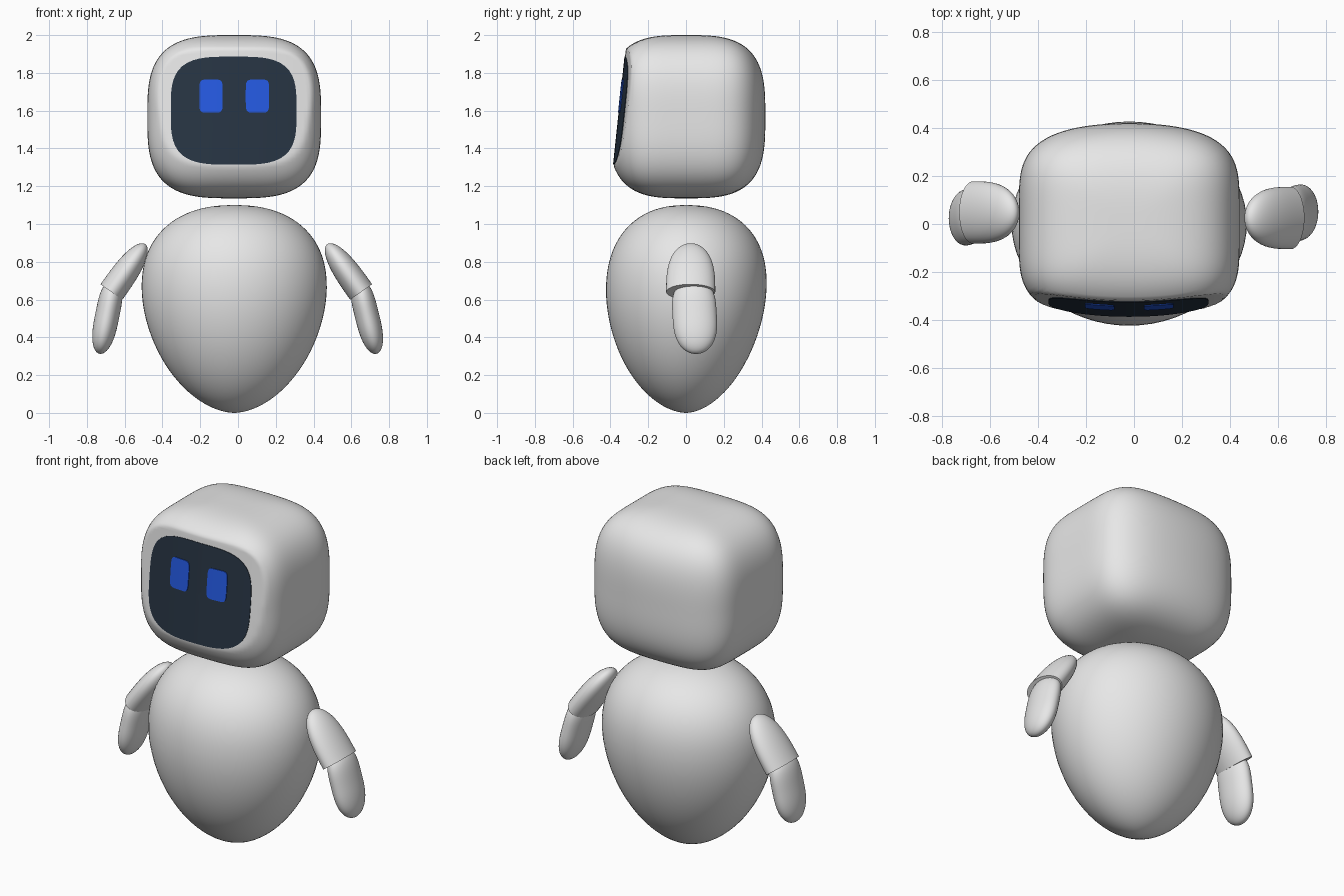
import bpy, bmesh, math
from mathutils import Vector

if "Cube" in bpy.data.objects:
    bpy.data.objects.remove(bpy.data.objects["Cube"])


def material(name, rgb):
    m = bpy.data.materials.new(name)
    m.diffuse_color = (*rgb, 1)
    m.use_nodes = True
    m.node_tree.nodes["Principled BSDF"].inputs["Base Color"].default_value = m.diffuse_color
    return m


SHELL = material("light_grey", (0.8, 0.8, 0.8))
GLASS = material("dark_slate", (0.02, 0.034, 0.055))
BLUE = material("bright_blue", (0.018, 0.1, 0.75))


def finish(name, bm, mat):
    bmesh.ops.recalc_face_normals(bm, faces=bm.faces)
    me = bpy.data.meshes.new(name)
    bm.to_mesh(me)
    bm.free()
    me.materials.append(mat)
    ob = bpy.data.objects.new(name, me)
    bpy.context.collection.objects.link(ob)
    bpy.ops.object.select_all(action='DESELECT')
    ob.select_set(True)
    bpy.context.view_layer.objects.active = ob
    bpy.ops.object.shade_smooth_by_angle(angle=math.radians(40))
    return ob


def loft(name, rings, mat):
    """Skin closed rings of equal length and cap both ends."""
    bm = bmesh.new()
    vs = [[bm.verts.new(p) for p in r] for r in rings]
    n = len(vs[0])
    for a, b in zip(vs, vs[1:]):
        for i in range(n):
            j = (i + 1) % n
            bm.faces.new((a[i], a[j], b[j], b[i]))
    bm.faces.new(vs[0])
    bm.faces.new(vs[-1])
    return finish(name, bm, mat)


def angles(n):
    return [2 * math.pi * i / n for i in range(n)]


def super_pt(a, p):
    """Point on a unit superellipse of power p."""
    c, s = math.cos(a), math.sin(a)
    k = (abs(c) ** p + abs(s) ** p) ** (-1 / p)
    return c * k, s * k


CX = -0.02  # body and head sit slightly off centre


def face_y(x, z):
    """Tilted, gently bowed front of the head."""
    return -0.352 + 0.106 * (z - 1.61) * -1 * -1 + 0.03 * ((x - CX) / 0.33) ** 2


# Head: rounded box with a bulging back and a cut-off front
bm = bmesh.new()
bmesh.ops.create_cube(bm, size=2)
bmesh.ops.subdivide_edges(bm, edges=bm.edges[:], cuts=39, use_grid_fill=True)
for v in bm.verts:
    q = [math.tan(c * math.pi / 4) for c in v.co]
    x, y, z = (abs(c) for c in q)
    k = ((x ** 5 + y ** 5) ** 0.64 + z ** 3.2) ** (-1 / 3.2)
    x, y, z = (c * k for c in q)
    depth = (0.42 if y > 0 else 0.41) * (1 - 0.18 * x * x)
    px, pz = CX + 0.46 * x, 1.568 + 0.432 * z
    v.co = (px, max(y * depth, face_y(px, pz)), pz)
finish("head", bm, SHELL)


# Thin plates that follow the front of the head
def plate(name, cx, cz, w, h, power, lift, mat):
    rings = []
    for s, off in [(0.01, lift)] + [(k / 10, lift) for k in range(1, 11)] + [(1, lift - 0.008)]:
        ring = []
        for a in angles(72):
            u, t = super_pt(a, power)
            x, z = cx + w * s * u, cz + h * s * t
            ring.append((x, face_y(x, z) - off, z))
        rings.append(ring)
    loft(name, rings, mat)


plate("face_screen", CX - 0.003, 1.6, 0.333, 0.286, 3.5, 0.003, GLASS)
for side, ex in (("left", -0.143), ("right", 0.103)):
    plate("eye_" + side, ex, 1.677, 0.062, 0.088, 6, 0.007, BLUE)

# Body: egg with its widest point above the middle
rings = []
for k in range(49):
    t = -math.cos(math.pi * k / 48) * 0.99999
    up = t > 0
    p = 2.3 if up else 1.8
    r = (1 - abs(t) ** p) ** (1 / p)
    z = 0.66 + t * (0.44 if up else 0.66)
    y0 = 0.025 * (z - 0.6) * r
    rings.append([(CX + 0.49 * r * math.cos(a), y0 + 0.425 * r * math.sin(a), z)
                  for a in angles(64)])
loft("body", rings, SHELL)


# Arms: flattened tubes with rounded ends
def tube(name, start, end, thick, depth, p_start, p_end):
    """Oval tube; p_start None leaves that end flat."""
    start, end = Vector(start), Vector(end)
    axis = (end - start).normalized()
    across = Vector((0, 1, 0)).cross(axis).normalized()
    deep = axis.cross(across)
    rings = []
    for k in range(33):
        if p_start is None:
            s = math.sin(math.pi / 2 * k / 32)
            f = s
        else:
            s = -math.cos(math.pi * k / 32)
            f = (s + 1) / 2
        p = p_end if s >= 0 else p_start
        r = math.sqrt(max(1 - abs(s) ** p, 0.00002))
        c = start.lerp(end, f)
        rings.append([c + across * thick * r * math.cos(a) + deep * depth * r * math.sin(a)
                      for a in angles(40)])
    loft(name, rings, SHELL)


# side, x sign, outward shift at elbow/shoulder, y of upper part, y of forearm tip
for side, sx, dx, yu, yt in (("right", 1, 0.0, 0.025, 0.058), ("left", -1, 0.018, 0.048, 0.018)):
    tube("upper_arm_" + side, (sx * (0.652 + dx), yu, 0.64), (sx * (0.473 + dx), yu, 0.893),
         0.071, 0.13, None, 3)
    ye = yu + (yt - yu) * 0.3
    tube("forearm_" + side, (sx * (0.637 + dx), ye, 0.70), (sx * 0.733, yt, 0.313),
         0.064, 0.117, 4, 2.7)
